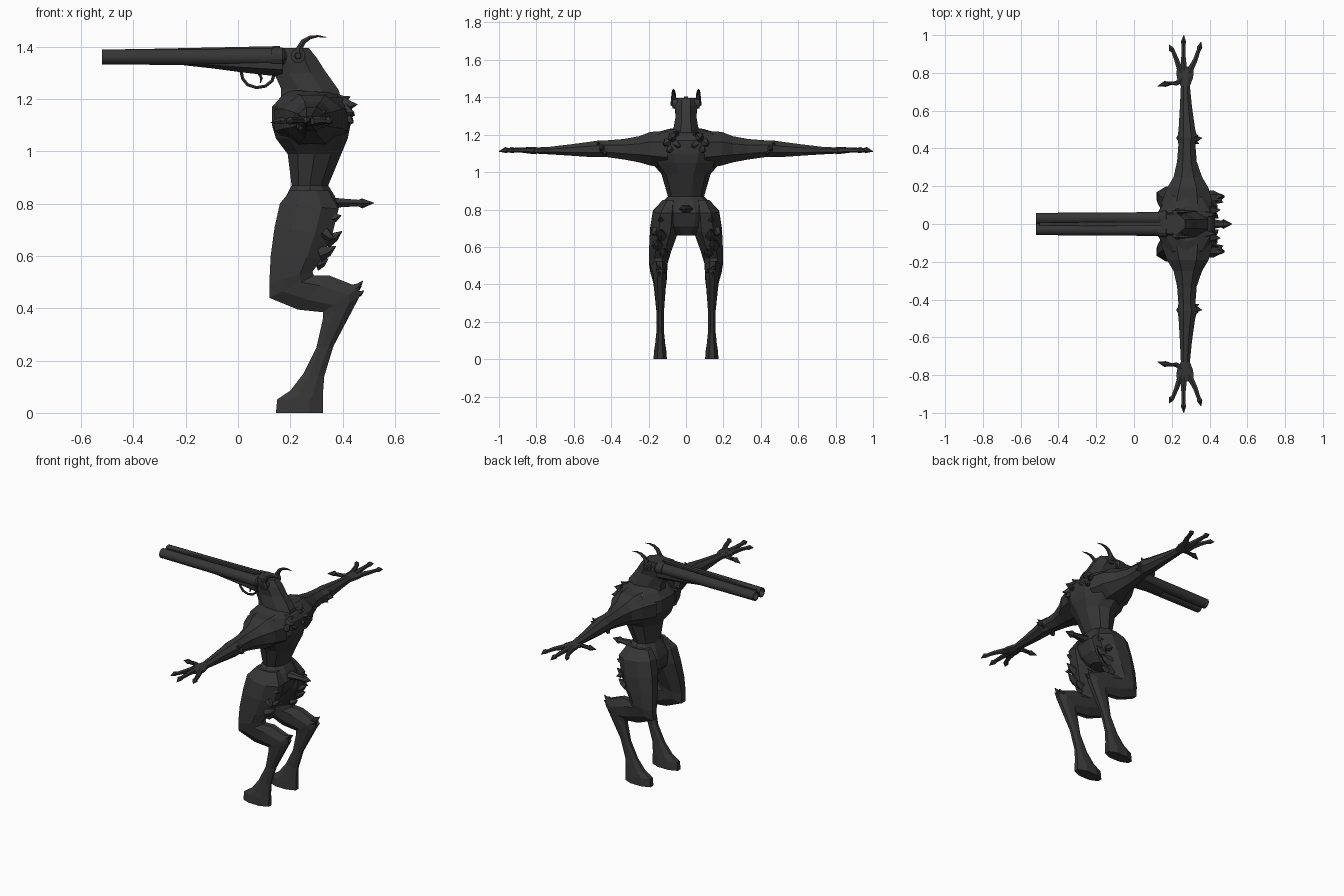
import bpy, bmesh, math
from mathutils import Vector as V

dark = bpy.data.materials.new("charcoal")
dark.diffuse_color = (0.037, 0.037, 0.037, 1)


def loft(name, rings, n=8, mirror=False, smooth=False):
    """Skin n-sided rings given as (centre, half axis u, half axis v)."""
    bm = bmesh.new()
    k = 1 / math.cos(math.pi / n)
    loops = []
    for c, u, v in rings:
        angs = [2 * math.pi * (i + .5) / n for i in range(n)]
        loops.append([bm.verts.new(c + u * k * math.cos(a) + v * k * math.sin(a)) for a in angs])
    for a, b in zip(loops, loops[1:]):
        for i in range(n):
            j = (i + 1) % n
            bm.faces.new((a[i], a[j], b[j], b[i]))
    bm.faces.new(loops[0][::-1])
    bm.faces.new(loops[-1])
    bmesh.ops.recalc_face_normals(bm, faces=bm.faces)
    me = bpy.data.meshes.new(name)
    bm.to_mesh(me)
    bm.free()
    me.materials.append(dark)
    ob = bpy.data.objects.new(name, me)
    bpy.context.collection.objects.link(ob)
    if mirror:
        m = ob.modifiers.new("mirror", 'MIRROR')
        m.use_axis = (False, True, False)
        m.use_mirror_merge = False
    if smooth:
        bpy.ops.object.select_all(action='DESELECT')
        ob.select_set(True)
        bpy.context.view_layer.objects.active = ob
        bpy.ops.object.shade_smooth_by_angle()
    return ob


def side_loft(name, rows, **kw):
    """Rows: front x, front z, back x, back z, centre y, half width."""
    rings = []
    for xa, za, xb, zb, y, w in rows:
        a, b = V((xa, y, za)), V((xb, y, zb))
        rings.append(((a + b) / 2, (b - a) / 2, V((0, w, 0))))
    return loft(name, rings, **kw)


def tube(name, pts, radii, n=6, mirror=False, smooth=False):
    """Tapered tube along a path."""
    p = [V(q) for q in pts]
    rings = []
    for i, c in enumerate(p):
        t = (p[min(i + 1, len(p) - 1)] - p[max(i - 1, 0)]).normalized()
        ref = V((0, 0, 1)) if abs(t.z) < .75 and abs(t.y) > .3 else V((0, 1, 0))
        if abs(t.dot(ref)) > .9:
            ref = V((1, 0, 0))
        u = t.cross(ref).normalized()
        rings.append((c, u * radii[i], t.cross(u) * radii[i]))
    return loft(name, rings, n, mirror, smooth)


# torso from shoulders to crotch
side_loft("torso", [
    (.20, 1.235, .36, 1.225, 0, .09), (.165, 1.21, .405, 1.205, 0, .165),
    (.13, 1.17, .43, 1.17, 0, .195), (.13, 1.10, .43, 1.10, 0, .205),
    (.145, 1.05, .42, 1.05, 0, .175), (.19, .99, .395, .99, 0, .125),
    (.205, .87, .345, .87, 0, .092), (.185, .83, .37, .83, 0, .13),
    (.165, .78, .385, .78, 0, .16), (.165, .71, .36, .71, 0, .13),
    (.20, .66, .32, .66, 0, .05)], n=10)

# backward-bent legs with hooves
side_loft("leg", [
    (.20, .85, .345, .85, .085, .04), (.16, .80, .385, .78, .105, .072),
    (.14, .71, .36, .68, .115, .077), (.125, .60, .32, .59, .135, .062),
    (.12, .50, .285, .54, .148, .050), (.12, .44, .29, .525, .146, .045),
    (.23, .395, .35, .525, .142, .04), (.325, .385, .465, .48, .14, .036),
    (.325, .36, .465, .445, .14, .032), (.30, .25, .365, .255, .138, .020),
    (.25, .15, .33, .14, .138, .020), (.20, .085, .325, .075, .138, .027),
    (.15, .052, .325, .045, .138, .032), (.145, 0, .325, 0, .138, .036)], mirror=True)

# arms: y, x, z, half x, half z
arm = [(.10, .28, 1.12, .14, .10), (.19, .285, 1.125, .11, .09), (.25, .285, 1.122, .075, .07),
       (.33, .28, 1.122, .052, .055), (.42, .28, 1.125, .045, .045), (.46, .283, 1.125, .052, .045),
       (.50, .28, 1.122, .044, .042), (.62, .275, 1.118, .032, .030), (.73, .272, 1.115, .024, .020),
       (.775, .27, 1.115, .043, .018), (.81, .27, 1.115, .046, .015), (.835, .27, 1.115, .03, .012)]
loft("arm", [(V((x, y, z)), V((a, 0, 0)), V((0, 0, b))) for y, x, z, a, b in arm], mirror=True)

# clawed fingers
fingers = {"finger_front": [(.25, .80), (.225, .87), (.207, .915), (.198, .925), (.185, .95)],
           "finger_middle": [(.265, .81), (.262, .88), (.262, .95), (.262, .965), (.264, 1.0)],
           "finger_back": [(.29, .80), (.325, .87), (.342, .92), (.348, .935), (.355, .965)],
           "thumb": [(.26, .775), (.225, .745), (.18, .742), (.165, .742), (.125, .73)]}
for name, pts in fingers.items():
    zs = (1.115, 1.118, 1.117, 1.118, 1.11)
    tube(name, [(x, y, z) for (x, y), z in zip(pts, zs)], (.017, .012, .010, .014, .001), mirror=True)

# neck shaped like a gun stock, rising into the breech
side_loft("neck", [
    (.165, 1.16, .40, 1.18, 0, .08), (.165, 1.24, .385, 1.235, 0, .066),
    (.14, 1.295, .335, 1.305, 0, .055), (.14, 1.345, .30, 1.36, 0, .06),
    (.14, 1.396, .27, 1.396, 0, .052)])

# twin hollow barrels
barrel = [(.18, .034), (-.1, .031), (-.52, .029), (-.52, .022), (-.38, .022)]
loft("barrel", [(V((x, .030, 1.3615)), V((0, r, 0)), V((0, 0, r))) for x, r in barrel],
     n=16, mirror=True, smooth=True)
# sighting rib and wooden fore-end under the barrels
side_loft("barrel_rib", [(-.5, 1.36, -.5, 1.389, 0, .008), (.16, 1.36, .16, 1.403, 0, .012)], n=4)
side_loft("fore_end", [(-.21, 1.33, -.21, 1.35, 0, .03), (-.10, 1.318, -.10, 1.36, 0, .045),
                       (.02, 1.302, .02, 1.37, 0, .052), (.17, 1.285, .17, 1.38, 0, .058)])
# rounded breech cheeks
tube("breech_cheek", [(.13, .035, 1.363), (.17, .037, 1.363), (.19, .036, 1.363)],
     (.034, .034, .018), n=12, mirror=True)

# trigger and guard
tube("trigger_guard", [(.012, 0, 1.305), (.018, 0, 1.278), (.037, 0, 1.255), (.07, 0, 1.244),
                       (.105, 0, 1.25), (.13, 0, 1.27), (.138, 0, 1.295)], [.006] * 7)
tube("trigger", [(.08, 0, 1.30), (.09, 0, 1.28), (.085, 0, 1.262)], (.006, .005, .002))

# round eyes and hammer horns
tube("eye_disc", [(.23, .045, 1.366), (.23, .072, 1.366), (.23, .074, 1.366), (.23, .082, 1.366)],
     (.027, .027, .013, .010), n=12, mirror=True)
tube("horn", [(.235, .066, 1.36), (.235, .066, 1.395), (.25, .066, 1.42), (.275, .067, 1.436),
              (.305, .067, 1.441), (.338, .068, 1.437)], (.014, .012, .010, .007, .004, .001), mirror=True)

# tail
side_loft("tail", [(.35, .775, .35, .825, 0, .045), (.395, .787, .395, .82, 0, .026),
                   (.46, .79, .46, .815, 0, .016), (.475, .782, .475, .82, 0, .022),
                   (.52, .802, .52, .804, 0, .001)], n=6)

# tufts and spurs: base point, tip point, base radius
spikes = {
    "thigh_tuft": [((.35, .13, .75), (.395, .14, .755), .022), ((.335, .13, .66), (.398, .135, .695), .026),
                   ((.33, .165, .69), (.372, .18, .665), .02), ((.31, .15, .61), (.375, .15, .638), .028),
                   ((.30, .12, .57), (.345, .115, .59), .022)],
    "hock_spur": [((.44, .145, .475), (.478, .15, .505), .016), ((.45, .14, .455), (.482, .145, .468), .014),
                  ((.44, .125, .47), (.472, .115, .485), .014)],
    "shoulder_tuft": [((.40, .07, 1.185), (.457, .075, 1.18), .024), ((.41, .10, 1.16), (.445, .12, 1.15), .02),
                      ((.42, .05, 1.15), (.447, .03, 1.14), .018), ((.42, .085, 1.125), (.442, .10, 1.11), .018),
                      ((.38, .05, 1.20), (.43, .05, 1.21), .02)],
    "elbow_spur": [((.315, .45, 1.13), (.36, .455, 1.125), .018), ((.31, .44, 1.11), (.345, .425, 1.10), .013),
                   ((.31, .465, 1.145), (.34, .47, 1.16), .013), ((.24, .455, 1.10), (.225, .455, 1.085), .015)],
}
for name, items in spikes.items():
    for a, b, r in items:
        mid = V(a).lerp(V(b), .55) - V((0, 0, .005))
        tube(name, [a, mid, b], (r, r * .6, .001), n=5, mirror=True)
